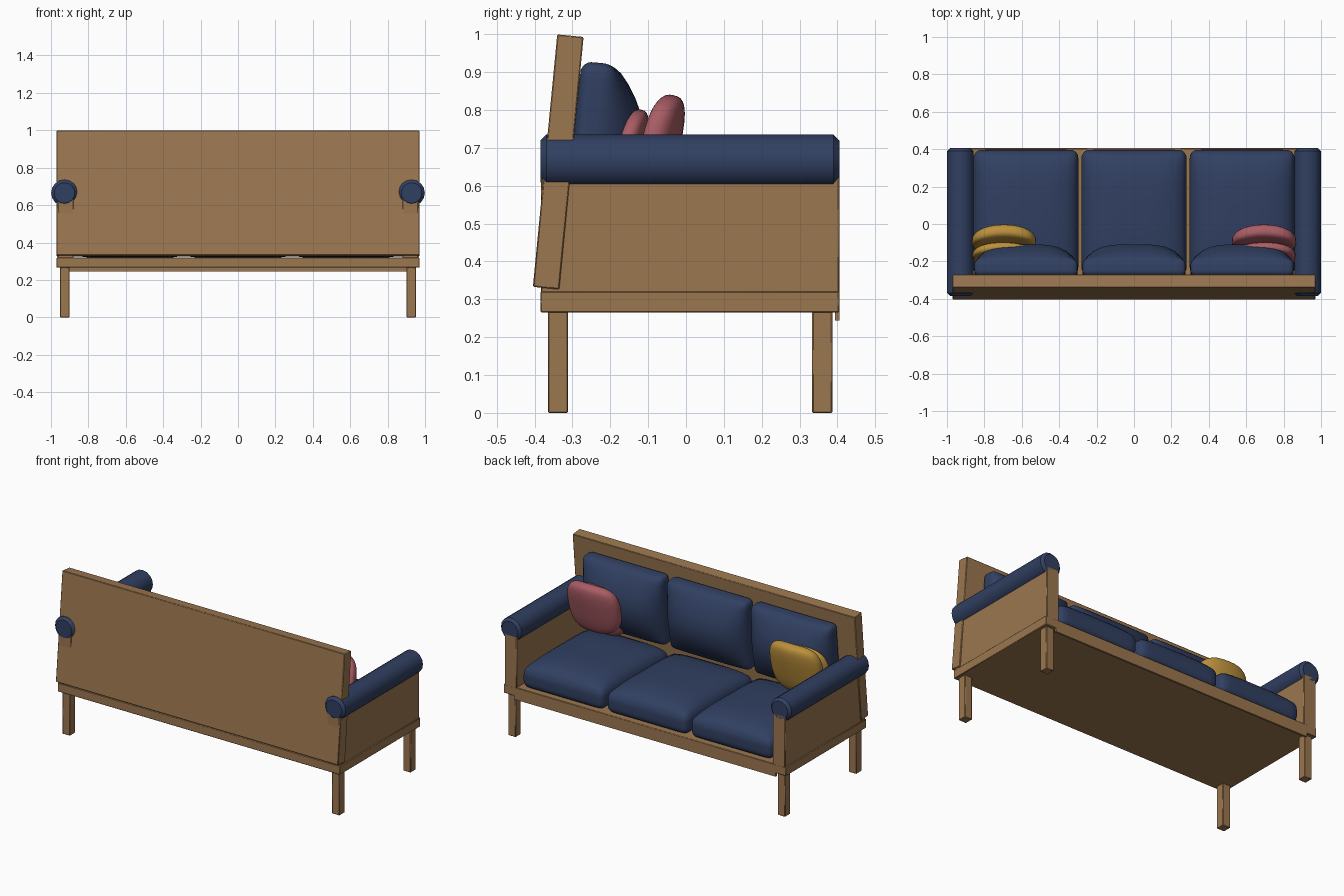
import bpy, bmesh, math
from mathutils import Matrix, Vector

if "Cube" in bpy.data.objects:
    bpy.data.objects.remove(bpy.data.objects["Cube"])


def material(name, rgb):
    m = bpy.data.materials.new(name)
    m.diffuse_color = (*rgb, 1)
    m.use_nodes = True
    m.node_tree.nodes["Principled BSDF"].inputs["Base Color"].default_value = m.diffuse_color
    return m


WOOD = material("wood", (0.33, 0.185, 0.08))
BLUE = material("navy fabric", (0.03, 0.05, 0.12))
PINK = material("rose fabric", (0.40, 0.11, 0.13))
GOLD = material("mustard fabric", (0.50, 0.28, 0.045))
LEAN = math.radians(-5.5)


def finish(bm, name, mat, loc, rx=0.0, bevel=0.0):
    bmesh.ops.recalc_face_normals(bm, faces=bm.faces)
    me = bpy.data.meshes.new(name)
    bm.to_mesh(me)
    bm.free()
    me.materials.append(mat)
    me.shade_smooth()
    me.set_sharp_from_angle(angle=math.radians(35))
    ob = bpy.data.objects.new(name, me)
    bpy.context.collection.objects.link(ob)
    ob.location = loc
    ob.rotation_euler = (rx, 0, 0)
    if bevel:
        mod = ob.modifiers.new("edge", 'BEVEL')
        mod.width = bevel
        mod.segments = 1
        mod.limit_method = 'ANGLE'
        mod.angle_limit = math.radians(45)
    return ob


def box(name, mat, loc, size, rx=0.0, bevel=0.003):
    bm = bmesh.new()
    bmesh.ops.create_cube(bm, size=1, matrix=Matrix.Diagonal((*size, 1)))
    return finish(bm, name, mat, loc, rx, bevel)


def dense_cube():
    # cube from -1 to 1 with vertices gathered towards its edges
    bm = bmesh.new()
    bmesh.ops.create_cube(bm, size=2)
    bmesh.ops.subdivide_edges(bm, edges=bm.edges[:], cuts=13, use_grid_fill=True)
    for v in bm.verts:
        v.co = Vector([math.sin(c * math.pi / 2) for c in v.co])
    return bm


def cushion(name, loc, half, radius, dome, power, rx=0.0):
    # rounded box whose upper (local z) side swells by dome
    bm = dense_cube()
    for v in bm.verts:
        p = Vector([c * h for c, h in zip(v.co, half)])
        core = Vector([max(-(h - radius), min(h - radius, c)) for c, h in zip(p, half)])
        d = p - core
        if d.length > 1e-6:
            p = core + d.normalized() * radius
        u, w = p.x / half[0], p.y / half[1]
        swell = (1 - abs(u) ** 4) * (1 - abs(w) ** power)
        p.z += dome * swell * (p.z / half[2] + 1) / 2
        v.co = p
    return finish(bm, name, BLUE, loc, rx)


def pillow(name, mat, loc, half, rx, bend):
    # squashed superellipsoid, curved backwards at its sides
    bm = dense_cube()
    for v in bm.verts:
        n = sum(abs(c) ** 3 for c in v.co) ** (1 / 3)
        u = v.co / n
        v.co = Vector((u.x * half[0], u.y * half[1], u.z * half[2] - bend * u.x ** 2))
    return finish(bm, name, mat, loc, rx)


# frame
box("base", WOOD, (0, 0.01, 0.293), (1.94, 0.79, 0.055))
box("front_rail", WOOD, (0, 0.399, 0.271), (1.80, 0.012, 0.054), bevel=0)
box("back_panel", WOOD, (0, -0.3375, 0.663), (1.94, 0.07, 0.67), LEAN)

for s, side in ((-1, "left"), (1, "right")):
    for y, end in ((-0.338, "back"), (0.36, "front")):
        box(f"{side}_{end}_leg", WOOD, (s * 0.926, y, 0.134), (0.052, 0.053, 0.268))
    # arm panel and padded roll on top
    box(f"{side}_arm_panel", WOOD, (s * 0.922, 0.011, 0.475), (0.084, 0.788, 0.32))
    bm = bmesh.new()
    bmesh.ops.create_cone(bm, cap_ends=True, segments=16, radius1=0.071, radius2=0.071,
                          depth=0.79, matrix=Matrix.Rotation(math.pi / 2, 4, 'X'))
    finish(bm, f"{side}_arm_roll", BLUE, (s * 0.928, 0.01, 0.665), bevel=0.016)

# three seat cushions and three back cushions
for i, label in enumerate(("left", "middle", "right")):
    x = (i - 1) * 0.578
    cushion(f"{label}_seat_cushion", (x, 0.06, 0.385), (0.281, 0.337, 0.065), 0.045, 0.055, 4)
    cushion(f"{label}_back_cushion", (x, -0.253, 0.706), (0.276, 0.22, 0.045), 0.03, 0.10, 2,
            -math.pi / 2 + LEAN)

# throw pillows: a front lobe and a rear lobe tucked behind it
for s, label, mat in ((-1, "mustard", GOLD), (1, "rose", PINK)):
    tilt = -math.pi / 2 - math.radians(13)
    pillow(f"{label}_pillow", mat, (s * 0.695, -0.068, 0.685), (0.172, 0.158, 0.047), tilt, 0.03)
    pillow(f"{label}_pillow_rear", mat, (s * 0.70, -0.155, 0.64), (0.165, 0.165, 0.035), tilt, 0.02)
